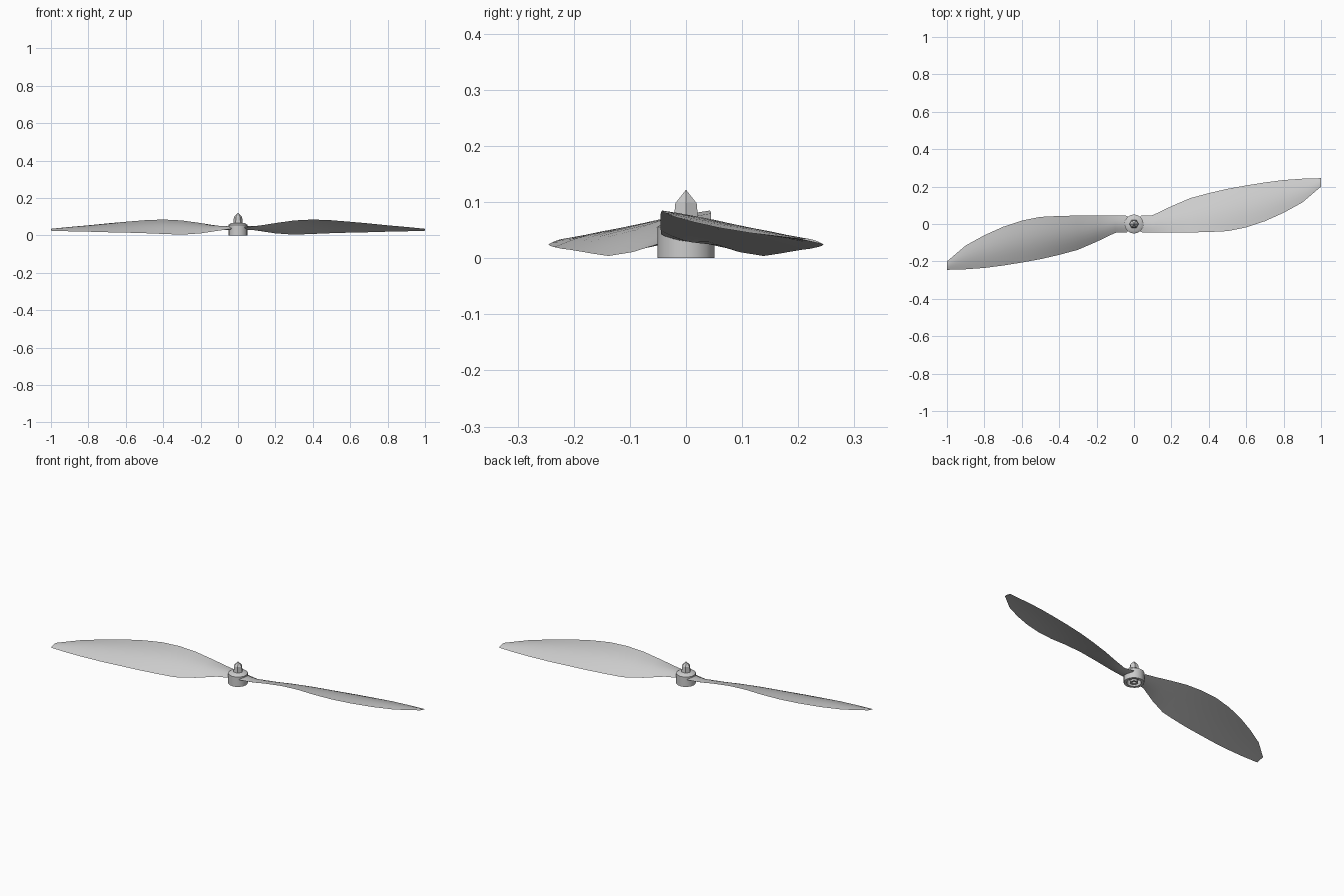
import bpy
import bmesh
import math
from mathutils import Vector

default_cube = bpy.data.objects.get("Cube")
if default_cube:
    bpy.data.objects.remove(default_cube, do_unlink=True)

# One plain grey for the whole propeller
grey = bpy.data.materials.new("light_grey")
grey.use_nodes = True
colour = (0.6, 0.6, 0.6, 1)
grey.diffuse_color = colour
grey.node_tree.nodes["Principled BSDF"].inputs["Base Color"].default_value = colour


def make_object(name, bm, angle=35):
    bmesh.ops.recalc_face_normals(bm, faces=bm.faces)
    mesh = bpy.data.meshes.new(name)
    bm.to_mesh(mesh)
    bm.free()
    mesh.materials.append(grey)
    obj = bpy.data.objects.new(name, mesh)
    bpy.context.collection.objects.link(obj)
    bpy.ops.object.select_all(action="DESELECT")
    obj.select_set(True)
    bpy.context.view_layer.objects.active = obj
    bpy.ops.object.shade_smooth_by_angle(angle=math.radians(angle))
    return obj


def blade_section(bm, station, steps=8):
    """Closed cambered section from the high leading edge to the low trailing edge."""
    x, lead_y, lead_z, trail_y, trail_z, thick = station
    lead = Vector((x, lead_y, lead_z))
    trail = Vector((x, trail_y, trail_z))
    chord = trail - lead
    up = Vector((0, -chord.z, chord.y)).normalized()
    camber = 0.04 * chord.length * min(1, x * 4)

    def point(t, side):
        bulge = math.sin(math.pi * t)
        return lead + chord * t + up * bulge * (camber + side * thick / 2)

    upper = [point(i / steps, 1) for i in range(steps + 1)]
    lower = [point(i / steps, -1) for i in range(steps - 1, 0, -1)]
    return [bm.verts.new(p) for p in upper + lower]


# Blade stations: x, leading y and z, trailing y and z, thickness
stations = [
    (0.035, -0.044, 0.042, 0.044, 0.036, 0.020),
    (0.1, -0.045, 0.05, 0.047, 0.026, 0.018),
    (0.2, -0.045, 0.066, 0.095, 0.011, 0.015),
    (0.3, -0.045, 0.08, 0.138, 0.004, 0.013),
    (0.4, -0.043, 0.085, 0.165, 0.008, 0.012),
    (0.5, -0.038, 0.081, 0.188, 0.012, 0.011),
    (0.6, -0.018, 0.073, 0.206, 0.015, 0.010),
    (0.7, 0.015, 0.064, 0.222, 0.017, 0.009),
    (0.8, 0.06, 0.054, 0.235, 0.020, 0.008),
    (0.9, 0.115, 0.045, 0.242, 0.022, 0.006),
    (1.0, 0.2, 0.035, 0.245, 0.025, 0.004),
]


def make_blade(name, turn):
    bm = bmesh.new()
    rings = [blade_section(bm, s) for s in stations]
    for inner, outer in zip(rings, rings[1:]):
        for i in range(len(inner)):
            j = (i + 1) % len(inner)
            bm.faces.new((inner[i], inner[j], outer[j], outer[i]))
    bm.faces.new(rings[0])
    bm.faces.new(rings[-1])
    blade = make_object(name, bm)
    blade.rotation_euler.z = turn


def make_lathe(name, profile, sides, angle=35):
    bm = bmesh.new()
    verts = [bm.verts.new((r, 0, z)) for r, z in profile]
    edges = [bm.edges.new(pair) for pair in zip(verts, verts[1:])]
    bmesh.ops.spin(bm, geom=verts + edges, cent=(0, 0, 0), axis=(0, 0, 1),
                   angle=math.tau, steps=sides)
    bmesh.ops.remove_doubles(bm, verts=bm.verts, dist=0.0001)
    return make_object(name, bm, angle)


# Two identical blades, half a turn apart
make_blade("left_blade", 0)
make_blade("right_blade", math.pi)

# Hub, hollow below, with a bored boss in the middle
hub_profile = [
    (0, 0.066), (0.036, 0.066), (0.051, 0.056), (0.051, 0), (0.036, 0),
    (0.036, 0.03), (0.02, 0.03), (0.02, 0), (0.01, 0), (0.01, 0.03), (0, 0.03),
]
make_lathe("hub", hub_profile, 16)

# Faceted nut with a pointed end
make_lathe("nose_nut", [(0, 0.06), (0.026, 0.06), (0.022, 0.098), (0, 0.122)], 6, 10)
